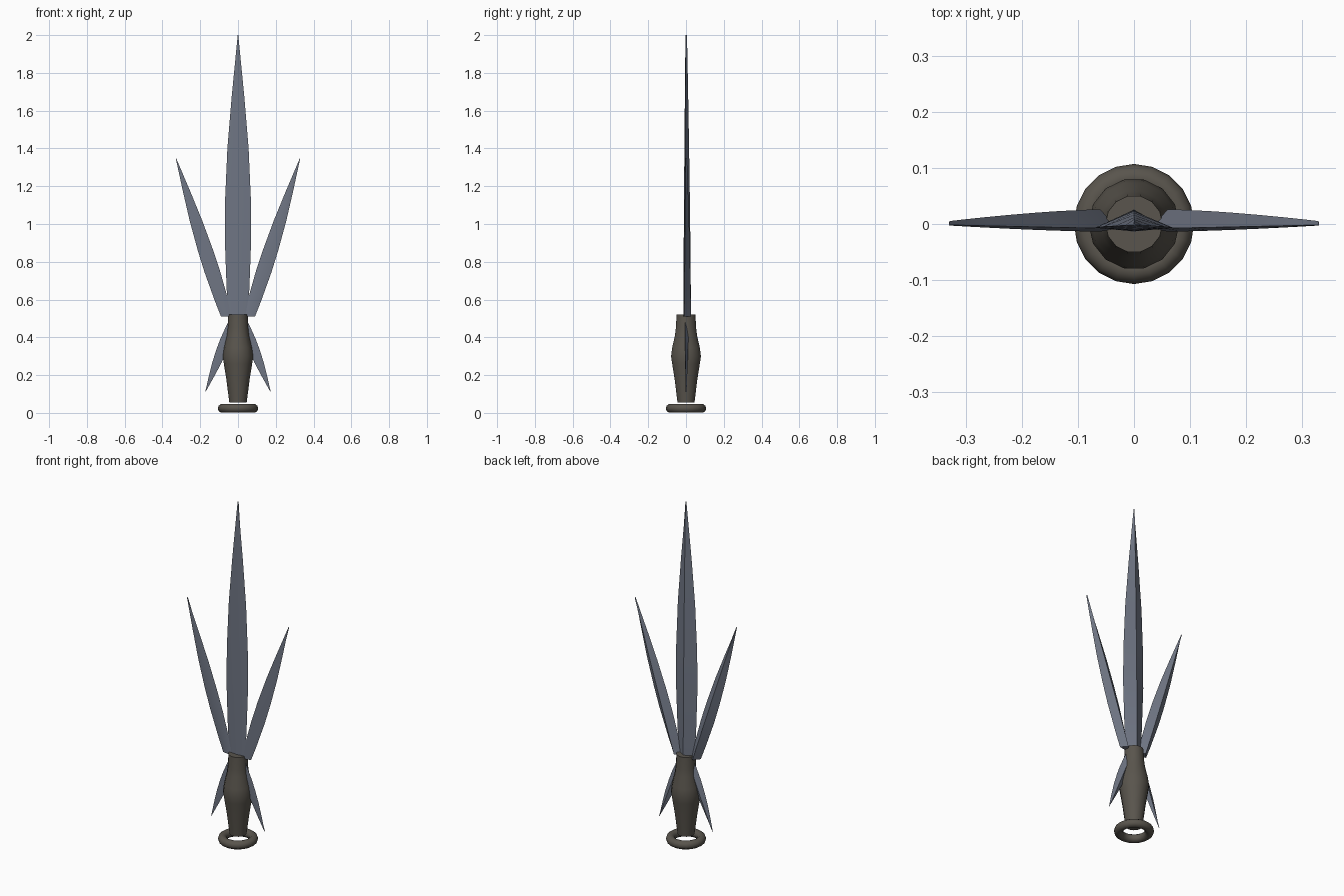
import bpy
import bmesh
import math

cube = bpy.data.objects.get("Cube")
if cube:
    bpy.data.objects.remove(cube)


def make_material(name, colour):
    mat = bpy.data.materials.new(name)
    mat.use_nodes = True
    mat.diffuse_color = (*colour, 1)
    mat.node_tree.nodes["Principled BSDF"].inputs["Base Color"].default_value = (*colour, 1)
    return mat


steel = make_material("blue grey steel", (0.16, 0.18, 0.23))
grip = make_material("dark brown grip", (0.10, 0.09, 0.074))


def smooth(obj, angle):
    bpy.ops.object.select_all(action="DESELECT")
    obj.select_set(True)
    bpy.context.view_layer.objects.active = obj
    bpy.ops.object.shade_smooth_by_angle(angle=math.radians(angle))


def loft(name, rings, mat, angle):
    """Skin a list of closed cross-sections and cap both ends."""
    bm = bmesh.new()
    loops = [[bm.verts.new(p) for p in ring] for ring in rings]
    for a, b in zip(loops, loops[1:]):
        for i in range(len(a)):
            j = (i + 1) % len(a)
            bm.faces.new((a[i], a[j], b[j], b[i]))
    bm.faces.new(loops[0])
    bm.faces.new(loops[-1])
    bmesh.ops.recalc_face_normals(bm, faces=bm.faces)
    mesh = bpy.data.meshes.new(name)
    bm.to_mesh(mesh)
    bm.free()
    mesh.materials.append(mat)
    obj = bpy.data.objects.new(name, mesh)
    bpy.context.collection.objects.link(obj)
    smooth(obj, angle)
    return obj


# Share of the greatest blade width at stations from base to tip
OUTLINE = [(0, 0.72), (0.1, 0.86), (0.28, 1), (0.42, 0.97),
           (0.6, 0.8), (0.78, 0.48), (0.9, 0.23), (1, 0.02)]


def blade(name, base, tip, half_width, depth):
    """Leaf-shaped blade with a nearly flat front and a ridged back."""
    rings = []
    for t, w in OUTLINE:
        x = base[0] + (tip[0] - base[0]) * t
        z = base[1] + (tip[1] - base[1]) * t
        d = depth * (1 - 0.8 * t ** 1.5)
        hw = half_width * w
        rings.append([(x - hw, -0.3 * d, z), (x, -0.52 * d, z),
                      (x + hw, -0.3 * d, z), (x, d, z)])
    return loft(name, rings, steel, 25)


blade("centre_blade", (0, 0.51), (0, 2.0), 0.07, 0.026)
for side, s in (("left", 1), ("right", -1)):
    blade(side + "_blade", (s * 0.06, 0.51), (s * 0.329, 1.35), 0.042, 0.026)
    blade(side + "_lower_fin", (s * 0.02, 0.5), (s * 0.173, 0.11), 0.031, 0.014)

# Turned handle
PROFILE = [(0.046, 0.055), (0.062, 0.18), (0.075, 0.26), (0.081, 0.3),
           (0.075, 0.345), (0.06, 0.41), (0.055, 0.45), (0.051, 0.522)]
SIDES = 14
turns = [math.tau * i / SIDES for i in range(SIDES)]
loft("handle", [[(r * math.cos(a), r * math.sin(a), z) for a in turns]
                for r, z in PROFILE], grip, 40)

# Pommel ring
bpy.ops.mesh.primitive_torus_add(major_segments=20, minor_segments=10,
                                 major_radius=0.083, minor_radius=0.024,
                                 location=(0, 0, 0.024))
ring = bpy.context.object
ring.name = "pommel_ring"
ring.data.materials.append(grip)
smooth(ring, 40)
